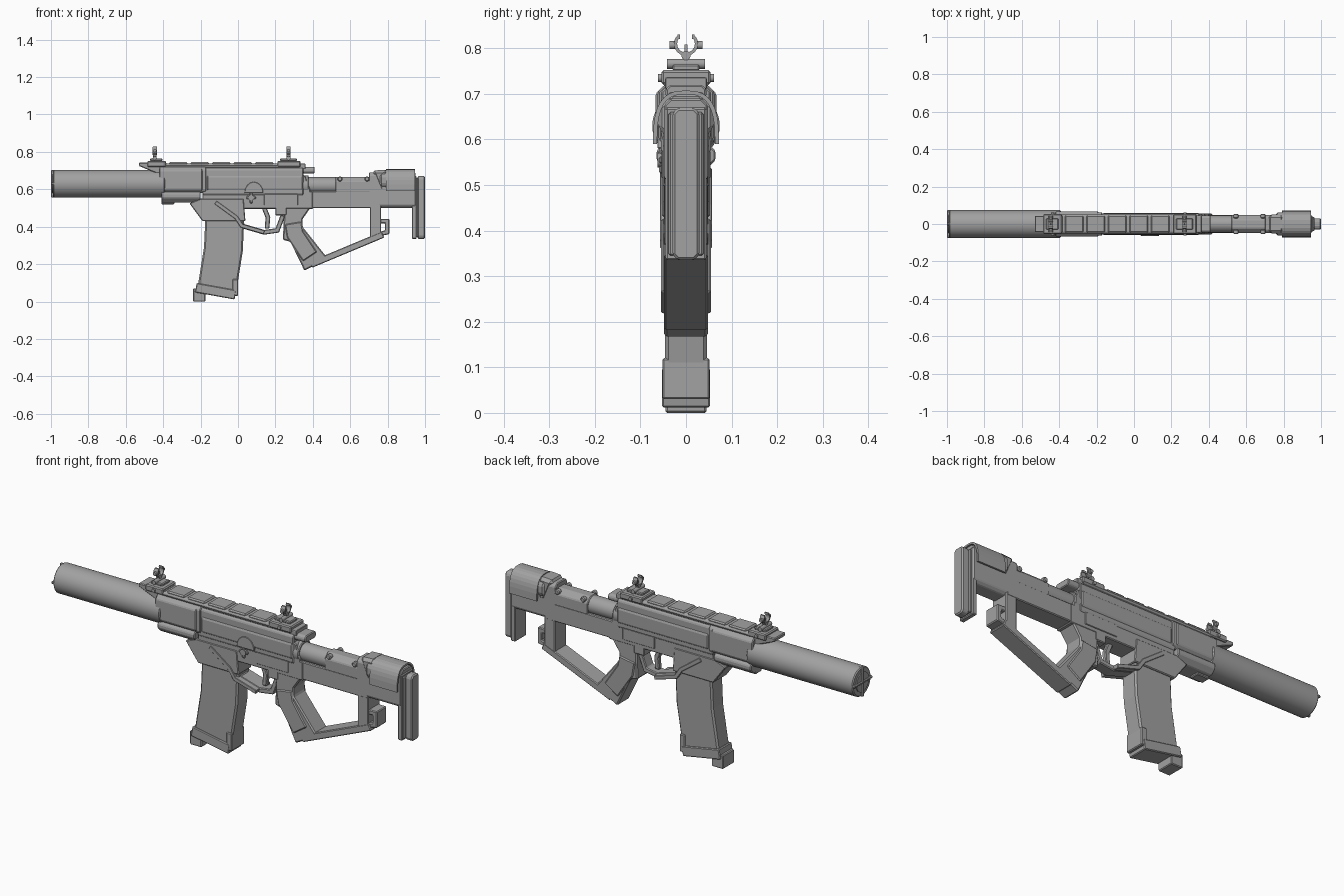
import bpy, bmesh, math
from mathutils import Matrix, Vector

if "Cube" in bpy.data.objects:
    bpy.data.objects.remove(bpy.data.objects["Cube"], do_unlink=True)

BODY = .05      # usual half width
BORE = .63      # height of the barrel axis
DECK = .72      # top of the receiver
BELLY = .58     # bottom of the upper receiver

grey = bpy.data.materials.new("gunmetal_grey")
grey.use_nodes = True
tone = (.36, .36, .36, 1)
grey.diffuse_color = tone
grey.node_tree.nodes["Principled BSDF"].inputs["Base Color"].default_value = tone


def finish(name, bm, bevel, segments=1):
    bmesh.ops.recalc_face_normals(bm, faces=bm.faces)
    mesh = bpy.data.meshes.new(name)
    bm.to_mesh(mesh)
    bm.free()
    mesh.materials.append(grey)
    ob = bpy.data.objects.new(name, mesh)
    bpy.context.collection.objects.link(ob)
    if bevel:
        mod = ob.modifiers.new("edge_bevel", "BEVEL")
        mod.width, mod.segments, mod.limit_method = bevel, segments, "ANGLE"
        mod.angle_limit = math.radians(35)


def prism(name, outline, low=-BODY, high=BODY, axis="Y", bevel=.004, segments=1):
    """Run an (x, z) outline along y, or a (y, z) outline along x."""
    def place(u, v, w):
        return Vector((u, w, v)) if axis == "Y" else Vector((w, u, v))
    bm = bmesh.new()
    ends = [[bm.verts.new(place(u, v, w)) for u, v in outline] for w in (low, high)]
    for end in ends:
        bm.faces.new(end)
    for i in range(len(outline)):
        bm.faces.new((ends[0][i - 1], ends[0][i], ends[1][i], ends[1][i - 1]))
    finish(name, bm, bevel, segments)


def ribbon(path, width):
    """Outline of a mitred band that follows a path."""
    pts = [Vector(p) for p in path]
    normals = [Vector((a.y - b.y, b.x - a.x)).normalized() for a, b in zip(pts, pts[1:])]
    pairs = zip([normals[0]] + normals, normals + [normals[-1]])
    offsets = [(m + n) / (1 + m.dot(n)) * width / 2 for m, n in pairs]
    left = [p + o for p, o in zip(pts, offsets)]
    right = [p - o for p, o in zip(pts, offsets)]
    return left + right[::-1]


def bar(name, x0, x1, z0, z1, half=BODY, cut=0, y=0, bevel=.004, segments=1):
    """Bar along x with its long edges cut back."""
    flank = [(half - cut, z1), (half, z1 - cut), (half, z0 + cut), (half - cut, z0)]
    if not cut:
        flank = flank[::3]
    ring = flank + [(-a, z) for a, z in reversed(flank)]
    prism(name, [(a + y, z) for a, z in ring], x0, x1, "X", bevel, segments)


def rod(name, centre, radius, length, axis="X", sides=16, bevel=0):
    bm = bmesh.new()
    turn = Matrix.Rotation(math.pi / 2, 4, "Y" if axis == "X" else "X")
    bmesh.ops.create_cone(bm, cap_ends=True, segments=sides, radius1=radius, radius2=radius,
                          depth=length, matrix=Matrix.Translation(centre) @ turn)
    for face in bm.faces:
        face.smooth = len(face.verts) == 4
    for edge in bm.edges:
        edge.smooth = all(face.smooth for face in edge.link_faces)
    finish(name, bm, bevel)


# Suppressor with a crossed muzzle
rod("suppressor", (-.69, 0, BORE), .074, .6, sides=40, bevel=.005)
rod("muzzle_core", (-.985, 0, BORE), BODY, .02, sides=24)
bar("muzzle_upright", -1, -.97, BORE - .074, BORE + .074, .007)
bar("muzzle_crossbar", -1, -.97, BORE - .007, BORE + .007, .074)

# Handguard
bar("handguard", -.42, -.19, BELLY, DECK, .067, cut=.02)
bar("handguard_underside", -.41, -.2, .53, .6, .065, cut=.025)
bar("handguard_lip", -.41, -.34, .52, .55, .025)
bar("handguard_band", -.2, -.17, BELLY, DECK, .062, cut=.015)

# Upper receiver
bar("upper_receiver", -.19, .35, BELLY - .02, DECK, .055, cut=.015)
bar("receiver_cover", -.165, .345, .59, .677, .06, cut=.01)
bar("receiver_tail", .3, .41, .685, DECK, .045, cut=.01)
prism("receiver_rear_plate", [(.33, .69), (.36, .67), (.385, .6), (.385, BELLY), (.33, BELLY)])

# Round catch and crossed button on the right side
catch = [(.085 + BODY * math.cos(a), BELLY + .06 * math.sin(a))
         for a in (math.pi * i / 8 for i in range(9))]
prism("catch_housing", catch, -.063, -BODY, bevel=.002)
rod("button_hub", (.07, -BODY, .555), .016, .024, "Y")
bar("button_upright", .062, .078, .525, .585, .009, y=-BODY)
bar("button_crossbar", .045, .095, .547, .563, .009, y=-BODY)

# Lower receiver and magazine well
bar("lower_receiver", -.19, .4, .495, BELLY + .01)
bar("receiver_heel", .2, .26, .46, .52)
prism("magazine_well", [(-.26, .525), (-.2, .55), (.03, .55), (.04, .43), (-.19, .43)], -.053, .053)

# Trigger and its guard, with the rib that runs into it
guard = [(.02, .47), (.02, .405), (.14, .37), (.21, .38), (.24, .46)]
prism("trigger_guard", ribbon(guard, .025), -.03, .03)
rib = [(-.12, .53), (-.01, .45), *guard[1:3]]
prism("receiver_rib", ribbon(rib, .02), -.057, .057, bevel=.002)
prism("trigger", ribbon([(.14, .5), (.16, .45), (.155, .39)], .025), -.012, .012)
for side in (-1, 1):
    bar("receiver_side_panel", .14, .32, .515, .575, .004, y=side * BODY, bevel=.002)

# Magazine, swept forward towards its foot
prism("magazine", ribbon([(-.07, .46), (-.078, .28), (-.115, .05)], .208), -.046, .046, bevel=.008)
prism("magazine_base", ribbon([(-.115, .08), (-.124, .03)], .215), -.053, .053)
bar("magazine_heel", -.03, 0, .03, .12, .052)
bar("magazine_foot", -.24, -.175, 0, .07, .045)

# Skeleton grip braced to the stock
prism("grip", [(.25, BELLY), (.24, .33), (.28, .32), (.355, .165), (.48, .23),
               (.345, .4), (.345, .44), (.4, .52), (.4, BELLY)], -.048, .048, bevel=.006)
prism("lower_brace", ribbon([(.39, .197), (.775, .358)], .035), -.048, .048)
bar("rear_brace", .705, .765, .34, .55, .047)
for side in (-1, 1):
    swell = ribbon([(.295, .42), (.305, .36), (.385, .24)], .09)
    prism("grip_swell", swell, side * BODY - .005, side * BODY + .005, bevel=.006)
prism("frame_hook", ribbon([(.75, .36), (.797, .37), (.797, .43), (.75, .43)], .024), -.04, .04)

# Buffer tube, sleeve and pins
rod("buffer_tube", (.54, 0, BORE - .01), .045, .42, sides=28)
rod("tube_collar", (.36, 0, BORE - .01), .055, .035, sides=28, bevel=.004)
bar("tube_sleeve", .52, .76, BELLY - .02, .667, .048, cut=.025)
bar("sleeve_flare", .38, .76, .5, BELLY + .01, .048)
for x in (.545, .69):
    for side in (-1, 1):
        rod("sleeve_pin", (x, side * .042, .655), .013, .024, "Y", bevel=.004)

# Stock body, arched cheek shell and butt pad
bar("stock_body", .7, .95, .5, .69, .048, cut=.015)
bar("stock_toe", .93, .955, .335, .67, .045)
arch = []
for i in range(17):
    c, s = math.cos(math.pi * i / 16), abs(math.sin(math.pi * i / 16))
    arch.append((math.copysign(abs(c) ** .7, c) * .068, .59 + .113 * s ** .7))
prism("cheek_shell", ribbon(arch, .009), .79, .945, "X", bevel=0)
prism("cheek_front", [(.715, .7), (.8, .705), (.8, .59), (.76, .59)], bevel=.015)
bar("cheek_shoulder", .76, .8, .595, .702, .061, cut=.03, bevel=.008)
bar("pad_mount", .945, .965, .345, .66, .038)
bar("butt_pad", .96, 1, .335, .67, .03, cut=.012, bevel=.006)

# Top rail with overhanging nose and low broad ridges
bar("top_rail", -.42, .36, DECK - .01, .737, .046, cut=.003)
bar("rail_edge", -.4, .33, DECK - .005, .738, .052, cut=.008)
prism("rail_nose", [(-.53, .742), (-.53, .725), (-.41, .675), (-.38, .742)], -.044, .044)
for i in range(5):
    start = -.37 + i * .115
    bar("rail_ridge", start, start + .1, .73, .745, .046, bevel=.006)

# Flip-up sights
cup = [(.023 * math.cos(a), .81 + .023 * math.sin(a))
       for a in (math.radians(20 * i - 220) for i in range(14))]
for label, x0, x1, post in (("front", -.485, -.385, -.445), ("rear", .21, .335, .27)):
    bar(label + "_sight_clamp", x0, x1, DECK, .752, .054, bevel=.005)
    rod(label + "_sight_bolt", ((x0 + x1) / 2, 0, .735), .009, .122, "Y")
    bar(label + "_sight_base", x0 + .015, x1 - .02, .75, .765, .03)
    rod(label + "_sight_hinge", (post, 0, .766), .011, .084, "Y")
    rod(label + "_sight_neck", (post, 0, .784), .01, .02)
    prism(label + "_sight_cup", ribbon(cup, .007), post - .012, post + .012, "X", bevel=0)
    bar(label + "_sight_pin", post - .004, post + .004, .785, .808, .003, bevel=0)
    for side in (-1, 1):
        rod(label + "_sight_knob", (post, side * .03, .807), .009, .012, "Y")
        bar(label + "_sight_ear", post - .01, post + .012, .82, .83, .003, y=side * .016, bevel=0)
